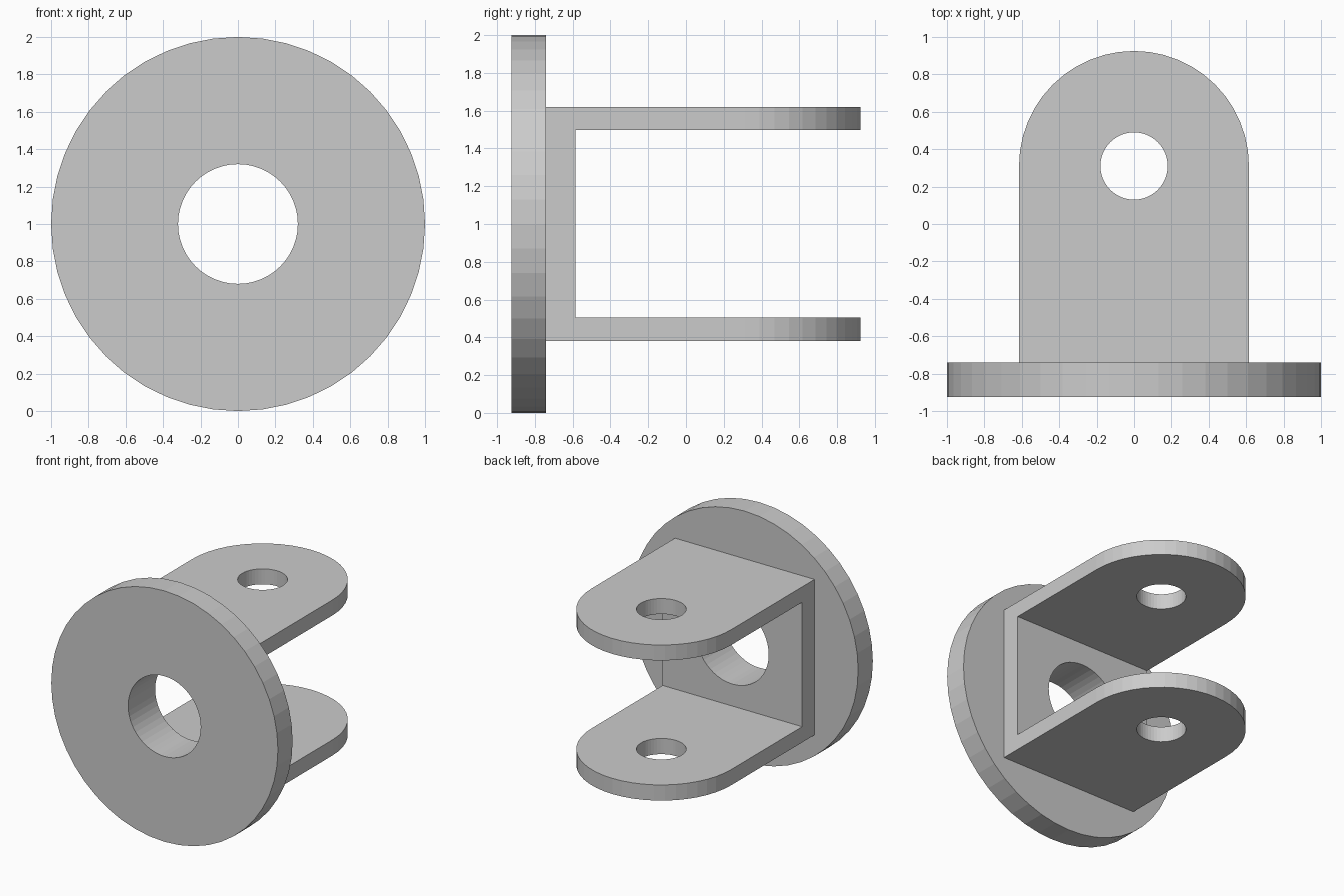
import bpy, bmesh
from math import sin, cos, pi, radians
from mathutils import Matrix

if "Cube" in bpy.data.objects:
    bpy.data.objects.remove(bpy.data.objects["Cube"])

SEG = 48                      # sides of every full circle
MID_Z = 1.0                   # height of the flange axis
FLANGE_BACK, FLANGE_FACE = -0.925, -0.74
BASE_FACE = -0.585            # inner face of the bracket's base
HALF_W, PIN_Y = 0.615, 0.31   # arm half width, pin hole position


def new_object(name, bm):
    bmesh.ops.recalc_face_normals(bm, faces=bm.faces)
    mesh = bpy.data.meshes.new(name)
    bm.to_mesh(mesh)
    bm.free()
    obj = bpy.data.objects.new(name, mesh)
    bpy.context.collection.objects.link(obj)
    return obj


def prism(name, outline, z0, z1):
    """Extrude an xy outline from z0 to z1."""
    bm = bmesh.new()
    face = bm.faces.new([bm.verts.new((x, y, z0)) for x, y in outline])
    ext = bmesh.ops.extrude_face_region(bm, geom=[face])
    top = [v for v in ext["geom"] if isinstance(v, bmesh.types.BMVert)]
    bmesh.ops.translate(bm, vec=(0, 0, z1 - z0), verts=top)
    return new_object(name, bm)


def arc(radius, cy=0.0, turn=2 * pi):
    n = round(SEG * turn / (2 * pi))
    count = n if turn > 6 else n + 1
    return [(radius * cos(turn * i / n), cy + radius * sin(turn * i / n))
            for i in range(count)]


def disc_along_y(name, radius, y0, y1):
    obj = prism(name, arc(radius), -y1, -y0)
    obj.data.transform(Matrix.Translation((0, 0, MID_Z)) @ Matrix.Rotation(radians(90), 4, 'X'))
    return obj


def cut(obj, *cutters):
    for c in cutters:
        c.hide_render = True
        mod = obj.modifiers.new(c.name, 'BOOLEAN')
        mod.operation, mod.solver, mod.object = 'DIFFERENCE', 'EXACT', c
        bpy.context.view_layer.objects.active = obj
        bpy.ops.object.modifier_apply(modifier=mod.name)


# Round mounting flange and clevis block with rounded end
flange = disc_along_y("flange", 1.0, FLANGE_BACK, FLANGE_FACE)
outline = arc(HALF_W, PIN_Y, pi) + [(-HALF_W, FLANGE_FACE), (HALF_W, FLANGE_FACE)]
bracket = prism("clevis_bracket", outline, 0.38, 1.62)

# Cutters: central bore, gap between the arms, pin hole
bore = disc_along_y("bore_cutter", 0.32, -1.2, -0.3)
gap = prism("gap_cutter", [(-1, BASE_FACE), (1, BASE_FACE), (1, 1.2), (-1, 1.2)], 0.505, 1.497)
pin = prism("pin_cutter", arc(0.18, PIN_Y), 0.1, 1.9)

cut(flange, bore)
cut(bracket, gap, bore, pin)
for helper in (bore, gap, pin):
    bpy.data.objects.remove(helper)
